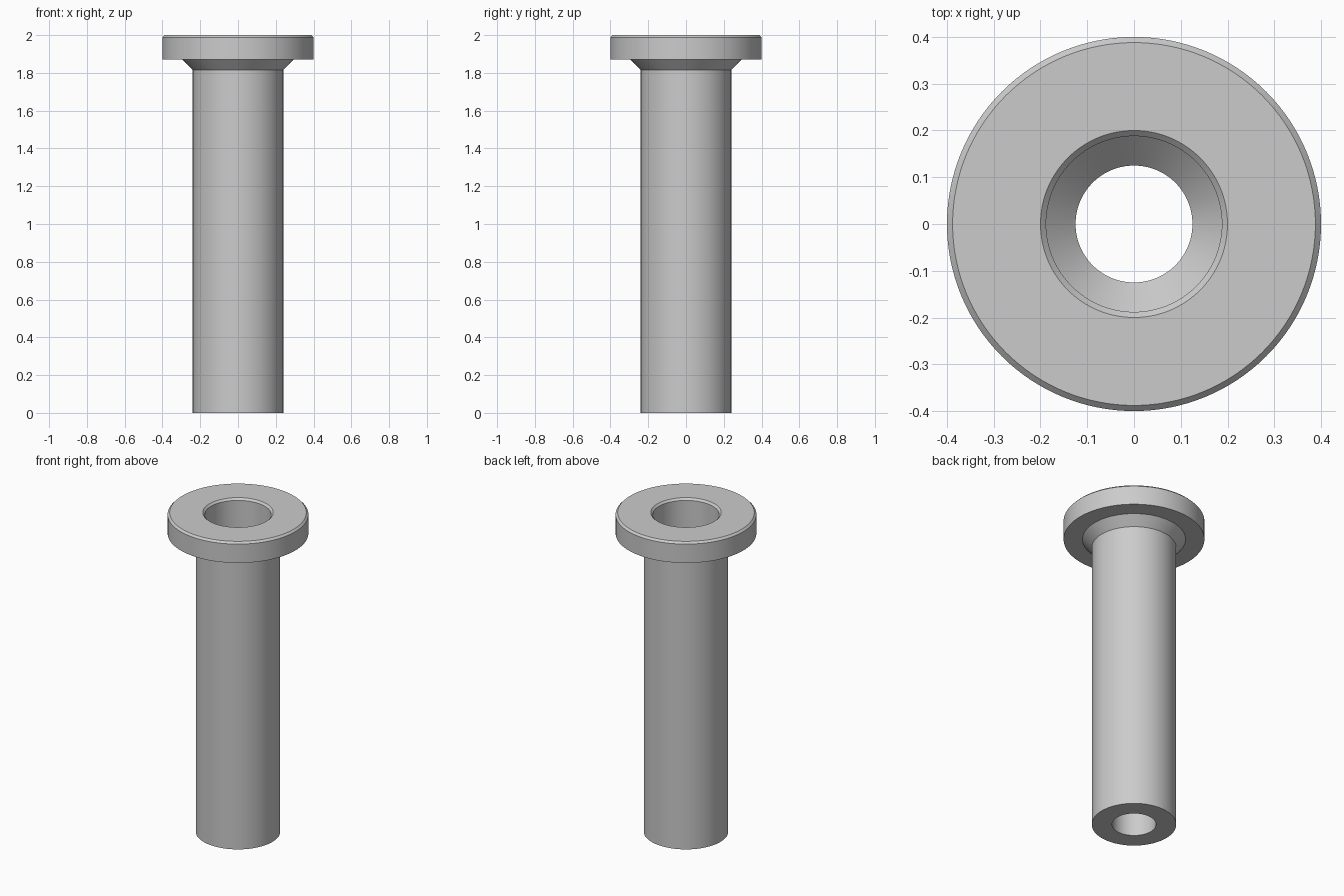
import bpy
import bmesh
import math

cube = bpy.data.objects.get("Cube")
if cube:
    bpy.data.objects.remove(cube, do_unlink=True)

# Main dimensions
HEIGHT = 2.0
FLANGE_R, FLANGE_Z = 0.4, 1.87
COLLAR_R, COLLAR_Z = 0.293, 1.815
SHANK_R = 0.24
BORE_R = 0.125
SOCKET_R, SOCKET_Z = 0.188, 1.0
BEVEL = 0.012
SEGMENTS = 128

# Satin metal
metal = bpy.data.materials.new("grey_metal")
metal.use_nodes = True
grey = (0.6, 0.6, 0.6, 1)
metal.diffuse_color = grey
metal.node_tree.nodes["Principled BSDF"].inputs["Base Color"].default_value = grey


def lathe(name, profile, material):
    """Revolve a closed (radius, height) profile around z."""
    bm = bmesh.new()
    verts = [bm.verts.new((r, 0, z)) for r, z in profile]
    edges = [bm.edges.new((v, verts[i - 1])) for i, v in enumerate(verts)]
    bmesh.ops.spin(bm, geom=verts + edges, cent=(0, 0, 0), axis=(0, 0, 1),
                   angle=math.tau, steps=SEGMENTS)
    bmesh.ops.remove_doubles(bm, verts=bm.verts[:], dist=0.0001)
    bmesh.ops.recalc_face_normals(bm, faces=bm.faces[:])
    mesh = bpy.data.meshes.new(name)
    bm.to_mesh(mesh)
    bm.free()
    mesh.materials.append(material)
    obj = bpy.data.objects.new(name, mesh)
    bpy.context.collection.objects.link(obj)
    bpy.ops.object.select_all(action="DESELECT")
    obj.select_set(True)
    bpy.context.view_layer.objects.active = obj
    bpy.ops.object.shade_smooth_by_angle(angle=math.radians(30))
    return obj


# Hollow flanged sleeve: outside going up, then inside going down
lathe("flanged_sleeve", [
    # shank and flared collar
    (SHANK_R, 0), (SHANK_R, COLLAR_Z), (COLLAR_R, FLANGE_Z),
    # flange with bevelled rim
    (FLANGE_R, FLANGE_Z), (FLANGE_R, HEIGHT - BEVEL), (FLANGE_R - BEVEL, HEIGHT),
    # bevelled mouth and wide socket
    (SOCKET_R + BEVEL, HEIGHT), (SOCKET_R, HEIGHT - BEVEL), (SOCKET_R, SOCKET_Z),
    # conical step down to the narrow bore
    (BORE_R, SOCKET_Z - (SOCKET_R - BORE_R)), (BORE_R, 0),
], metal)
